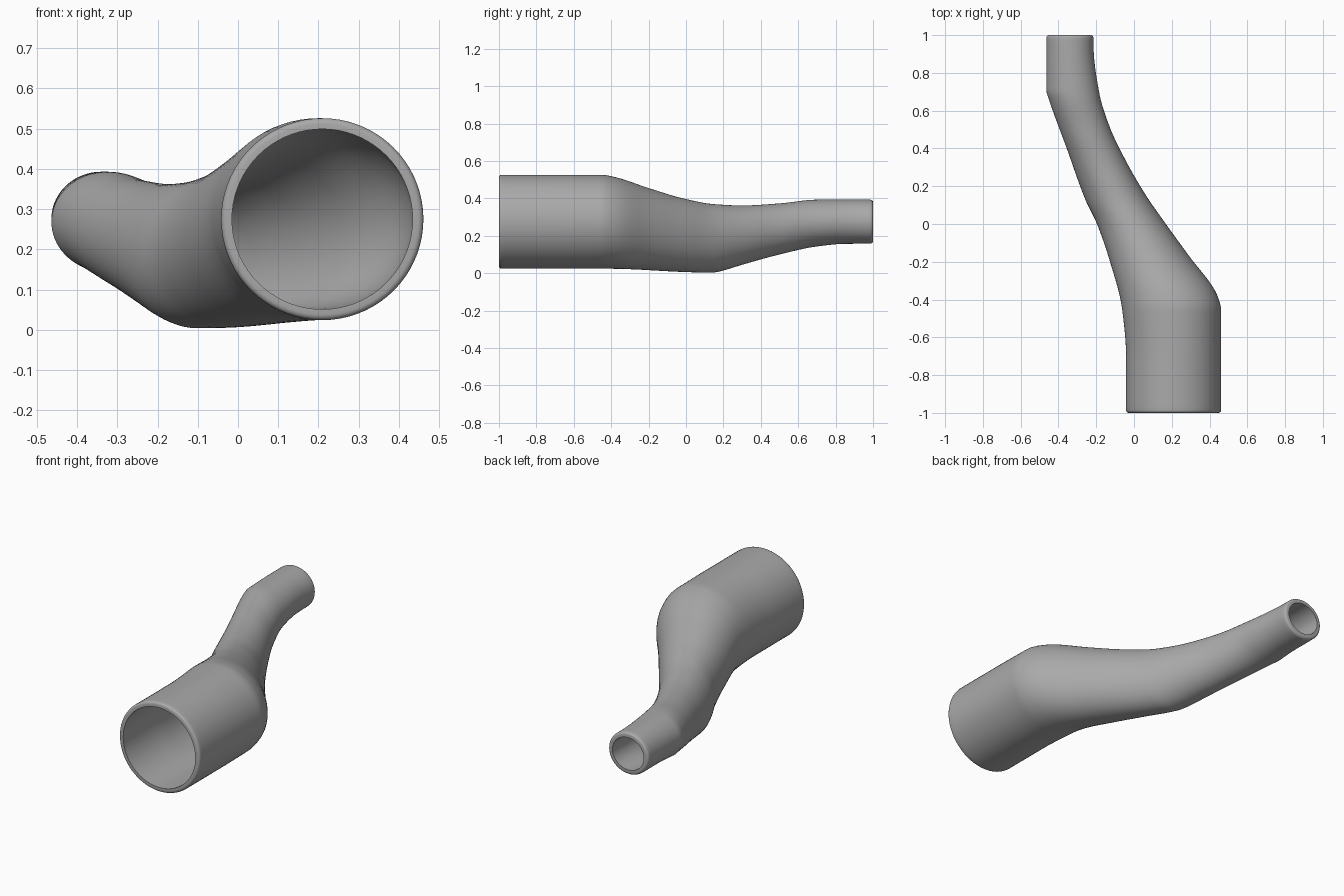
import bpy
import bmesh
import math

cube = bpy.data.objects.get("Cube")
if cube:
    bpy.data.objects.remove(cube, do_unlink=True)

SEGMENTS = 72
STATIONS = 90
WALL = 0.027
ROUND = 0.014

# Edge outlines of the duct along its length: (y, position)
LEFT = [(-1, -.042), (-.7, -.042), (-.45, -.063), (-.2, -.127), (0, -.196),
        (.13, -.258), (.4, -.356), (.67, -.454), (.705, -.464), (1, -.464)]
RIGHT = [(-1, .461), (-.45, .461), (-.41, .452), (-.355, .43), (-.175, .296), (0, .169),
         (.16, .058), (.344, -.048), (.51, -.127), (.69, -.183), (.93, -.214), (1, -.215)]
BOTTOM = [(-1, .024), (-.42, .024), (.1, .004), (.15, .004), (.19, .012), (.3, .045),
          (.5, .1), (.7, .143), (.85, .157), (1, .158)]
TOP = [(-1, .526), (-.45, .526), (-.38, .514), (-.2, .455), (0, .396), (.15, .369),
       (.3, .362), (.5, .373), (.7, .393), (1, .393)]


def outline(points):
    """Monotone cubic interpolation, so straight runs stay straight."""
    steps = [b[0] - a[0] for a, b in zip(points, points[1:])]
    slopes = [(b[1] - a[1]) / h for a, b, h in zip(points, points[1:], steps)]
    tangents = [slopes[0]]
    for a, b in zip(slopes, slopes[1:]):
        tangents.append(2 * a * b / (a + b) if a * b > 0 else 0)
    tangents.append(slopes[-1])

    def value(y):
        i = 0
        while i < len(steps) - 1 and y > points[i + 1][0]:
            i += 1
        h = steps[i]
        t = (y - points[i][0]) / h
        p, q = points[i][1], points[i + 1][1]
        ease = t * t * (3 - 2 * t)
        return (p + (q - p) * ease + h * tangents[i] * t * (1 - t) ** 2
                - h * tangents[i + 1] * t * t * (1 - t))
    return value


left, right, bottom, top = map(outline, (LEFT, RIGHT, BOTTOM, TOP))


def add_ring(bm, y, inset):
    cx, cz = (left(y) + right(y)) / 2, (bottom(y) + top(y)) / 2
    rx, rz = (right(y) - left(y)) / 2 - inset, (top(y) - bottom(y)) / 2 - inset
    angles = [math.tau * i / SEGMENTS for i in range(SEGMENTS)]
    return [bm.verts.new((cx + rx * math.cos(a), y, cz + rz * math.sin(a))) for a in angles]


# Wall section: outer skin, rounded back rim, inner skin, front rim
corner = [(ROUND * (1 - math.cos(a)), ROUND * (1 - math.sin(a)))
          for a in (math.pi / 2 * k / 4 for k in range(5))]
span = 1 - ROUND
section = [(-1 + depth, inset) for inset, depth in reversed(corner)]
section += [(-span + 2 * span * i / STATIONS, 0) for i in range(1, STATIONS)]
section += [(1 - depth, inset) for inset, depth in corner]
section += [(1 - 2 * i / STATIONS, WALL) for i in range(STATIONS + 1)]

# Hollow reducing duct
bm = bmesh.new()
rings = [add_ring(bm, y, inset) for y, inset in section]
for a, b in zip(rings, rings[1:] + rings[:1]):
    for i in range(SEGMENTS):
        j = (i + 1) % SEGMENTS
        bm.faces.new((a[i], a[j], b[j], b[i]))
bmesh.ops.recalc_face_normals(bm, faces=bm.faces)
mesh = bpy.data.meshes.new("reducing_duct")
bm.to_mesh(mesh)
bm.free()
duct = bpy.data.objects.new("reducing_duct", mesh)
bpy.context.collection.objects.link(duct)

# Plain grey finish
grey = bpy.data.materials.new("plain_grey")
grey.use_nodes = True
colour = (0.4, 0.4, 0.4, 1)
grey.diffuse_color = colour
grey.node_tree.nodes["Principled BSDF"].inputs["Base Color"].default_value = colour
mesh.materials.append(grey)

bpy.ops.object.select_all(action="DESELECT")
duct.select_set(True)
bpy.context.view_layer.objects.active = duct
bpy.ops.object.shade_smooth_by_angle(angle=math.radians(35))
